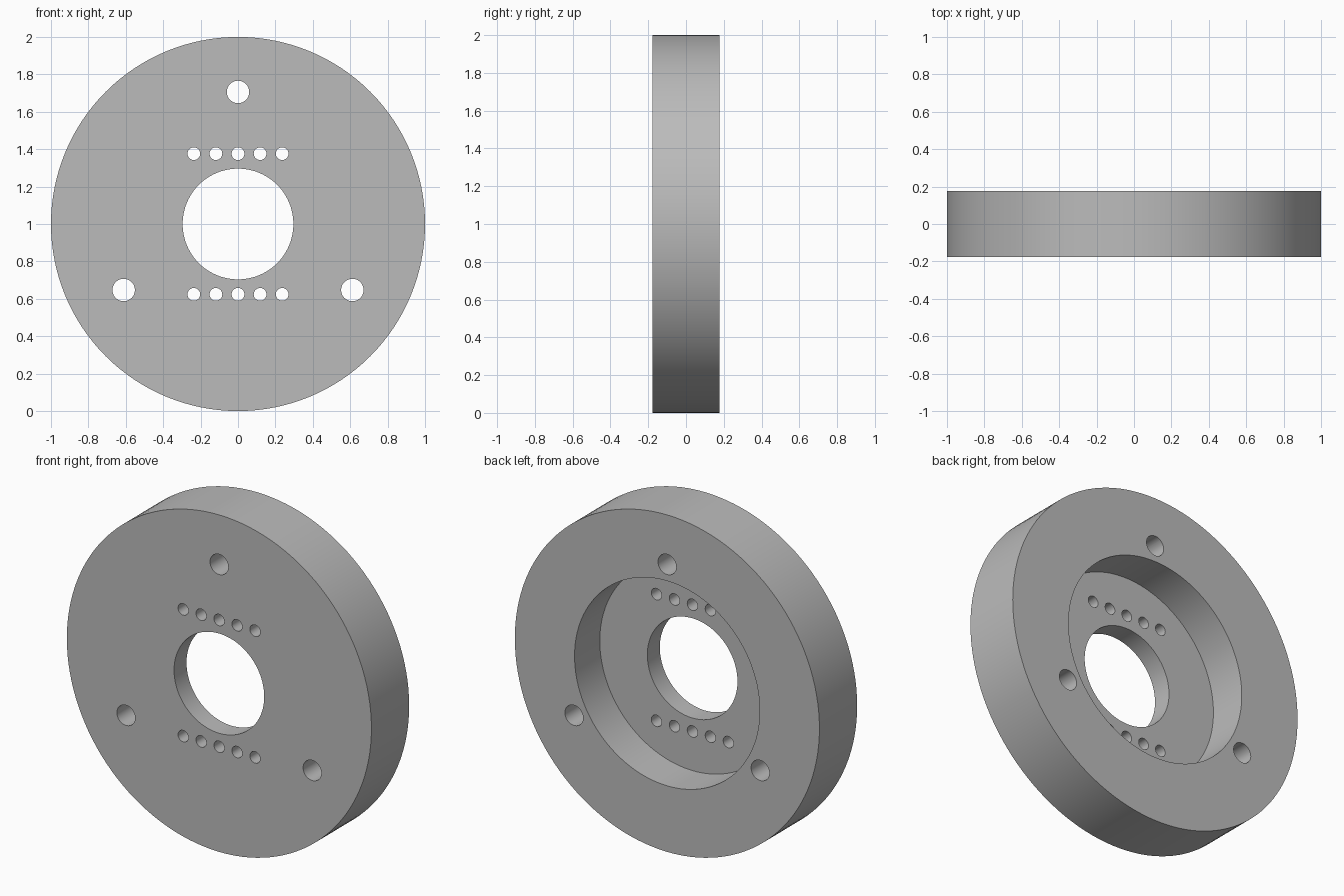
import bpy
import math

cube = bpy.data.objects.get("Cube")
if cube:
    bpy.data.objects.remove(cube, do_unlink=True)

CENTRE = 1.0      # height of the disc axis
HALF = 0.177      # half the thickness
FLOOR = -0.06     # y of the recess floor

grey = bpy.data.materials.new("plain grey")
grey.use_nodes = True
colour = (0.5, 0.5, 0.5, 1)
grey.diffuse_color = colour
grey.node_tree.nodes["Principled BSDF"].inputs["Base Color"].default_value = colour


def cylinder(name, radius, y0, y1, x=0, z=0, sides=128):
    """Cylinder along y; x and z are measured from the disc axis."""
    bpy.ops.mesh.primitive_cylinder_add(
        vertices=sides, radius=radius, depth=y1 - y0,
        location=(x, (y0 + y1) / 2, CENTRE + z), rotation=(math.pi / 2, 0, 0))
    obj = bpy.context.object
    obj.name = name
    obj.data.materials.append(grey)
    return obj


# Solid disc
disc = cylinder("flange_disc", 1, -HALF, HALF)

# Centre bore and the wide recess in the back
cutters = [
    cylinder("recess_cutter", 0.608, FLOOR, 0.5),
    cylinder("bore_cutter", 0.296, -0.5, 0.5),
]

# Three mounting holes, evenly spaced
for i in range(3):
    a = math.radians(90 + 120 * i)
    cutters.append(cylinder("mounting_hole_cutter", 0.06, -0.5, 0.5,
                            0.706 * math.cos(a), 0.706 * math.sin(a), 48))

# Two rows of five small holes
for z in (0.376, -0.376):
    for i in range(-2, 3):
        cutters.append(cylinder("small_hole_cutter", 0.034, -0.5, 0.5,
                                0.118 * i, z, 32))

# Cut everything out of the disc, then remove the cutters
bpy.ops.object.select_all(action='DESELECT')
bpy.context.view_layer.objects.active = disc
disc.select_set(True)
for cutter in cutters:
    cutter.hide_render = True
    mod = disc.modifiers.new("cut", 'BOOLEAN')
    mod.operation = 'DIFFERENCE'
    mod.solver = 'EXACT'
    mod.object = cutter
    bpy.ops.object.modifier_apply(modifier=mod.name)
    bpy.data.objects.remove(cutter, do_unlink=True)

# Smooth walls, sharp rims
bpy.ops.object.shade_smooth_by_angle(angle=math.radians(30))
